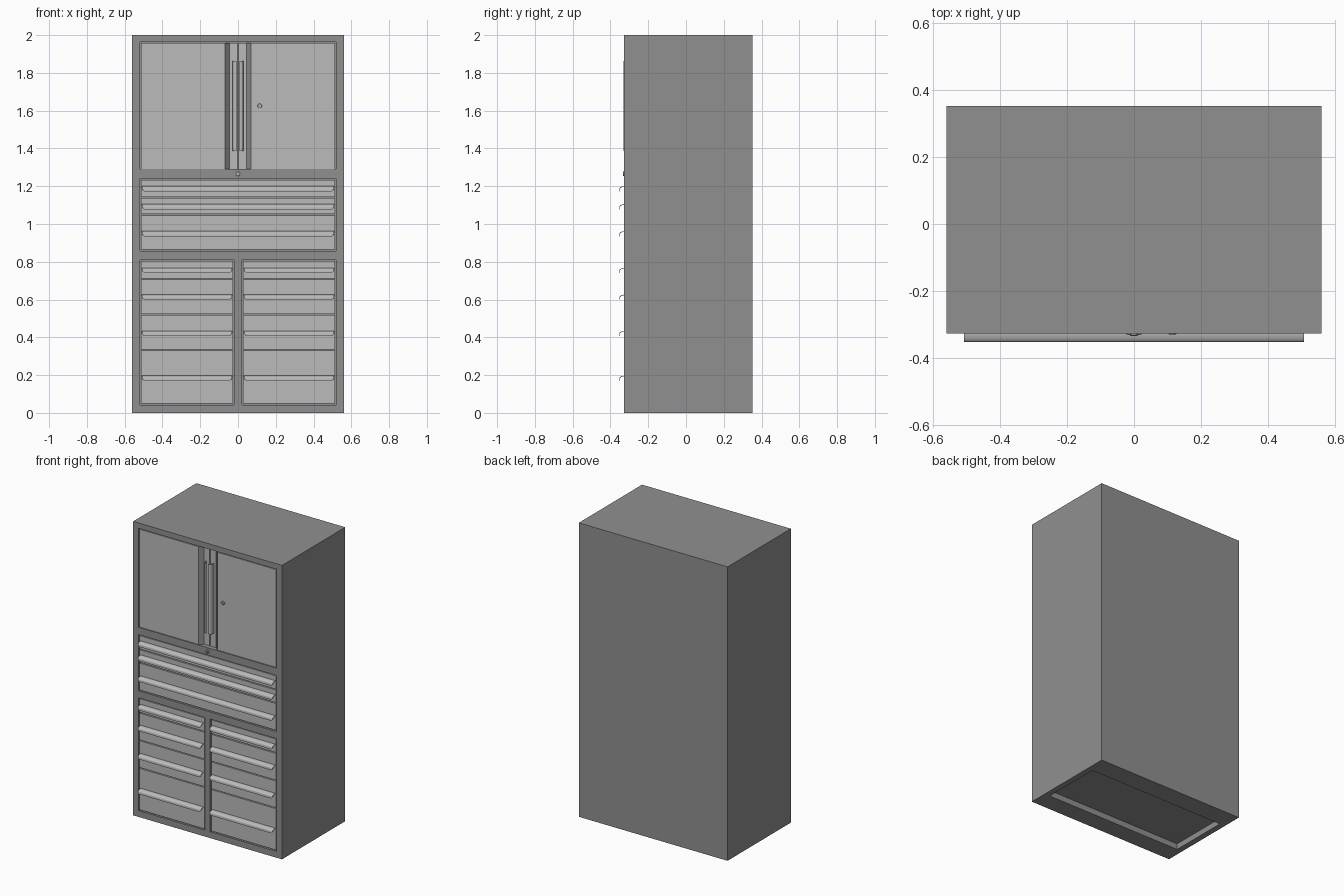
import bpy, bmesh, math

if "Cube" in bpy.data.objects:
    bpy.data.objects.remove(bpy.data.objects["Cube"])

FRONT, BACK = -0.327, 0.353      # cabinet front and back planes
FACE = -0.323                    # drawer and door faces, just inside the frame
INNER = -0.287                   # back of the front openings


def material(name, v):
    m = bpy.data.materials.new(name)
    m.diffuse_color = (v, v, v, 1)
    m.use_nodes = True
    m.node_tree.nodes["Principled BSDF"].inputs["Base Color"].default_value = m.diffuse_color
    return m


body_grey = material("body_grey", 0.28)
panel_grey = material("panel_grey", 0.5)


def finish(name, bm, mat):
    bmesh.ops.recalc_face_normals(bm, faces=bm.faces)
    me = bpy.data.meshes.new(name)
    bm.to_mesh(me)
    bm.free()
    ob = bpy.data.objects.new(name, me)
    bpy.context.collection.objects.link(ob)
    me.materials.append(mat)
    return ob


def box(name, x0, x1, y0, y1, z0, z1, mat=panel_grey):
    bm = bmesh.new()
    bmesh.ops.create_cube(bm, size=1)
    for v in bm.verts:
        v.co = (x0 + (v.co.x + .5) * (x1 - x0), y0 + (v.co.y + .5) * (y1 - y0),
                z0 + (v.co.z + .5) * (z1 - z0))
    return finish(name, bm, mat)


def prism(name, ring_a, ring_b, mat=panel_grey):
    """Solid joining two matching end outlines."""
    bm = bmesh.new()
    a = [bm.verts.new(p) for p in ring_a]
    b = [bm.verts.new(p) for p in ring_b]
    bm.faces.new(a)
    bm.faces.new(b)
    for i in range(len(a)):
        j = (i + 1) % len(a)
        bm.faces.new((a[i], a[j], b[j], b[i]))
    return finish(name, bm, mat)


def smooth(ob):
    bpy.ops.object.select_all(action='DESELECT')
    ob.select_set(True)
    bpy.context.view_layer.objects.active = ob
    bpy.ops.object.shade_smooth_by_angle(angle=math.radians(35))


def hook(out, drop, t=0.003, n=8):
    """Curled sheet section: (distance out, distance down), outer then inner."""
    q = [math.pi / 2 * i / n for i in range(n + 1)]
    outer = [(out * math.sin(a), drop * (1 - math.cos(a)) * .55) for a in q] + [(out, drop)]
    inner = [((out - t) * math.sin(a), t + (drop - t) * (1 - math.cos(a)) * .55) for a in q]
    return outer + [(out - t, drop)] + inner[::-1]


# Cabinet shell with front openings and a hollow underside
cabinet = box("cabinet_body", -.56, .56, FRONT, BACK, 0, 2, body_grey)
openings = [(-.52, .52, -.4, INNER, 1.29, 1.963),
            (-.52, .52, -.4, INNER, .858, 1.24),
            (-.52, -.02, -.4, INNER, .043, .81),
            (.02, .52, -.4, INNER, .043, .81),
            (-.52, .52, -.2, .215, -.1, .04)]
bpy.context.view_layer.objects.active = cabinet
for o in openings:
    cutter = box("opening_cutter", *o, body_grey)
    cutter.hide_render = True
    mod = cabinet.modifiers.new("cut", 'BOOLEAN')
    mod.operation, mod.solver, mod.object = 'DIFFERENCE', 'EXACT', cutter
    bpy.ops.object.modifier_apply(modifier=mod.name)
    bpy.data.objects.remove(cutter)


# Drawers with curled pull handles whose lower corners taper in
def drawer(name, x0, x1, z0, z1, top):
    box(name, x0, x1, FACE, INNER, z0, z1)
    sec = hook(.03, .027)
    ends = []
    for x, s in ((x0 + .007, 1), (x1 - .007, -1)):
        ends.append([(x + s * (.009 if d > .02 else 0), FACE - o, top - d) for o, d in sec])
    smooth(prism(name + "_handle", *ends))


for i, (z0, z1, top) in enumerate([(1.143, 1.234, 1.2), (1.052, 1.137, 1.105),
                                   (.864, 1.046, .962)]):
    drawer(f"wide_drawer_{i}", -.514, .514, z0, z1, top)
for side, x0, x1 in (("left", -.514, -.026), ("right", .026, .514)):
    for i, (z0, z1, top) in enumerate([(.712, .804, .768), (.524, .706, .626),
                                       (.336, .518, .434), (.049, .33, .197)]):
        drawer(f"{side}_drawer_{i}", x0, x1, z0, z1, top)

# Doors with a sloped pocket at the centre, and upright curled handles in it
for side, s in (("left", -1), ("right", 1)):
    plan = [(.514, FACE), (.07, FACE), (.045, -.3), (.003, -.3), (.003, INNER), (.514, INNER)]
    prism(side + "_door", *[[(s * x, y, z) for x, y in plan] for z in (1.292, 1.957)])
    slope = [(.07, FACE - .0005), (.045, -.3005), (.045, -.3), (.07, FACE)]
    prism(side + "_pocket_slope", *[[(s * x, y, z) for x, y in slope] for z in (1.292, 1.957)],
          body_grey)
    sec = hook(.032, .023)
    smooth(prism(side + "_door_handle",
                 *[[(s * (.03 - d), -.3 - o, z) for o, d in sec] for z in (1.387, 1.863)]))


# Round locks: rim, stepped centre and key slot
def lock(name, x, z, y):
    bm = bmesh.new()
    rings = []
    for r, d in ((.012, 0), (.012, .005), (.010, .007), (.008, .007), (.008, .005)):
        rings.append([bm.verts.new((x + r * math.cos(a), y - d, z + r * math.sin(a)))
                      for a in (2 * math.pi * k / 24 for k in range(24))])
    for a, b in zip(rings, rings[1:]):
        for k in range(24):
            bm.faces.new((a[k], a[k - 1], b[k - 1], b[k]))
    bm.faces.new(rings[0])
    bm.faces.new(rings[-1])
    smooth(finish(name, bm, panel_grey))
    box(name + "_key_slot", x - .001, x + .001, y - .0055, y - .004, z - .005, z + .005, body_grey)


lock("door_lock", .115, 1.625, FACE)
lock("drawer_lock", 0, 1.265, FRONT)
